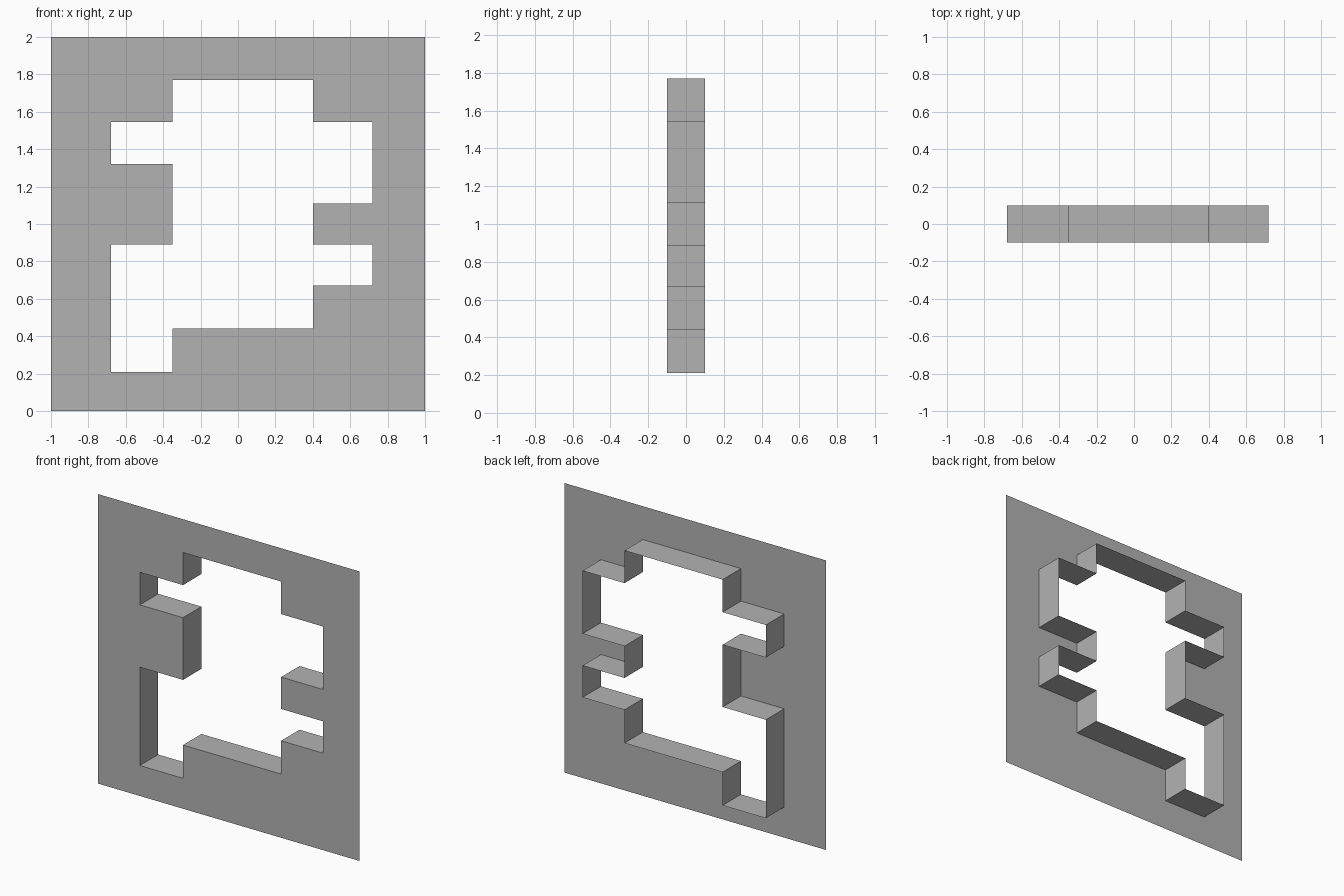
import bpy, bmesh

cube = bpy.data.objects.get("Cube")
if cube:
    bpy.data.objects.remove(cube, do_unlink=True)

FRONT, BACK = -0.1, 0.1
XS = [-1, -0.68, -0.35, 0.40, 0.72, 1]
ZS = [0, 0.21, 0.44, 0.67, 0.89, 1.11, 1.32, 1.545, 1.77, 2]
# One row per height band from the bottom up: '#' is panel, '.' is opening
ROWS = ["#####", "#.###", "#..##", "#...#", "##.##",
        "##..#", "#...#", "##.##", "#####"]

grey = bpy.data.materials.new("grey")
grey.use_nodes = True
colour = (0.45, 0.45, 0.45, 1)
grey.diffuse_color = colour
grey.node_tree.nodes["Principled BSDF"].inputs["Base Color"].default_value = colour

# Thin front panel with the stepped opening left out
bm = bmesh.new()
grid = [[bm.verts.new((x, FRONT, z)) for x in XS] for z in ZS]
for r, row in enumerate(ROWS):
    for c, cell in enumerate(row):
        if cell == "#":
            bm.faces.new((grid[r][c], grid[r][c + 1],
                          grid[r + 1][c + 1], grid[r + 1][c]))


def on_outer_edge(edge):
    a, b = (v.co for v in edge.verts)
    return (a.x == b.x and abs(a.x) == 1) or (a.z == b.z and a.z in (0, 2))


# Walls running back from the rim of the opening
rim = [e.link_loops[0] for e in bm.edges if e.is_boundary and not on_outer_edge(e)]
pairs = [(loop.vert, loop.link_loop_next.vert) for loop in rim]
back = {}
for v in {v for pair in pairs for v in pair}:
    back[v] = bm.verts.new((v.co.x, BACK, v.co.z))
for a, b in pairs:
    bm.faces.new((b, a, back[a], back[b]))
bmesh.ops.delete(bm, geom=[v for v in bm.verts if not v.link_faces], context="VERTS")

mesh = bpy.data.meshes.new("panel_with_opening")
bm.to_mesh(mesh)
bm.free()
mesh.materials.append(grey)
panel = bpy.data.objects.new("panel_with_opening", mesh)
bpy.context.collection.objects.link(panel)
